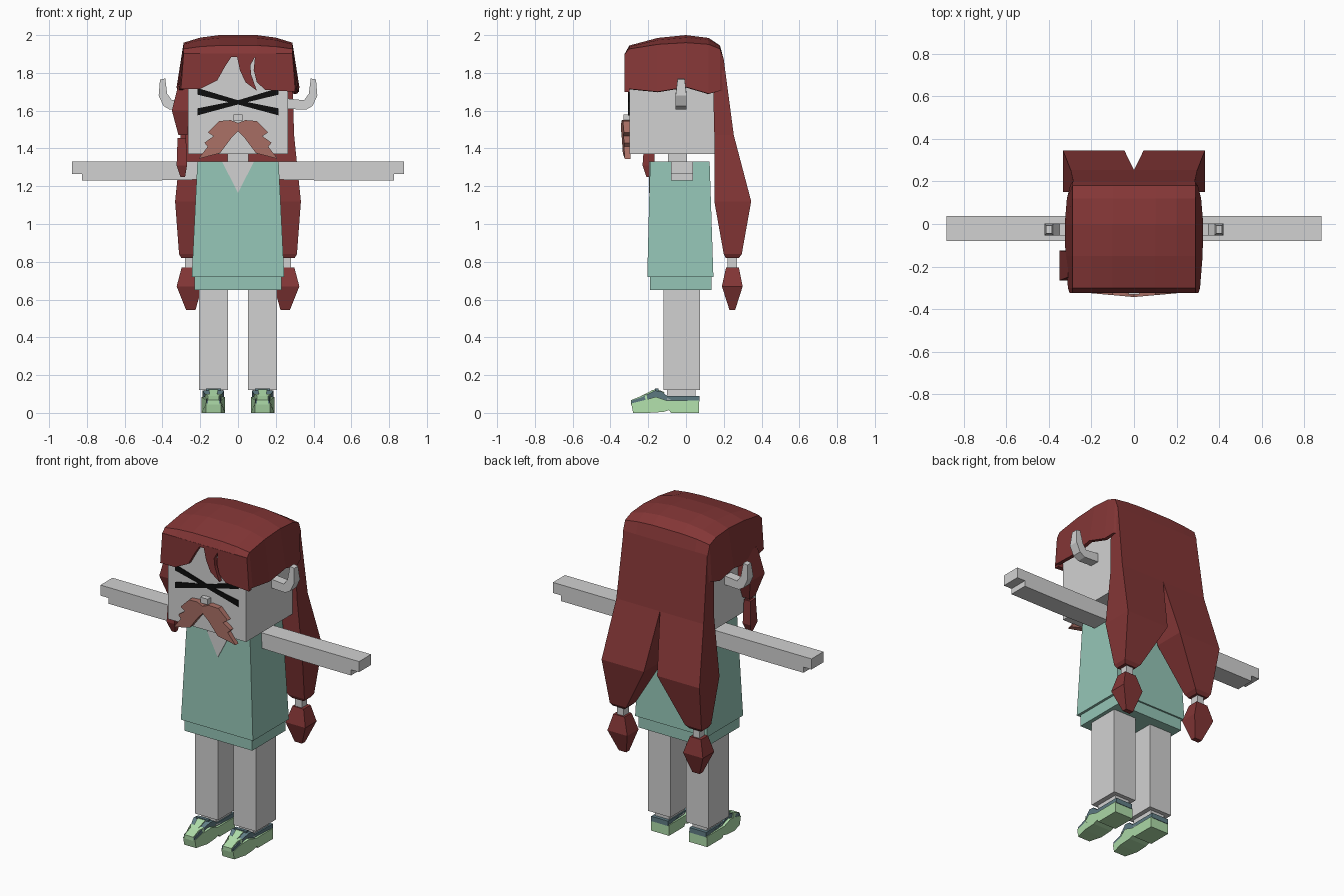
import bpy
import bmesh

default_cube = bpy.data.objects.get("Cube")
if default_cube:
    bpy.data.objects.remove(default_cube, do_unlink=True)


def make_material(name, red, green, blue):
    mat = bpy.data.materials.new(name)
    mat.use_nodes = True
    mat.diffuse_color = (red, green, blue, 1)
    shader = mat.node_tree.nodes["Principled BSDF"]
    shader.inputs["Base Color"].default_value = (red, green, blue, 1)
    shader.inputs["Roughness"].default_value = 0.9
    return mat


skin = make_material("pale grey", 0.64, 0.64, 0.64)
hair = make_material("dark red", 0.23, 0.037, 0.037)
cloth = make_material("soft teal", 0.30, 0.56, 0.47)
whisker = make_material("dusty pink", 0.40, 0.16, 0.13)
leather = make_material("light green", 0.43, 0.72, 0.40)
trim = make_material("slate blue", 0.12, 0.21, 0.24)
ink = make_material("black", 0.004, 0.004, 0.004)


def finish(bm, name, mat, mirror=False):
    """Turn a bmesh into a flat shaded object, optionally mirrored across x."""
    bmesh.ops.recalc_face_normals(bm, faces=bm.faces[:])
    mesh = bpy.data.meshes.new(name)
    bm.to_mesh(mesh)
    bm.free()
    mesh.materials.append(mat)
    obj = bpy.data.objects.new(name, mesh)
    bpy.context.collection.objects.link(obj)
    if mirror:
        obj.modifiers.new("Mirror", "MIRROR").use_mirror_merge = False
    return obj


def bridge(bm, rows, closed):
    """Fill quads between successive rows of vertices."""
    for low, high in zip(rows, rows[1:]):
        count = len(low)
        for i in range(count if closed else count - 1):
            j = (i + 1) % count
            bm.faces.new((low[i], low[j], high[j], high[i]))


def loft(name, mat, sections, mirror=False):
    """Stack rectangles given as (x0, x1, y0, y1, z)."""
    bm = bmesh.new()
    rows = []
    for x0, x1, y0, y1, z in sections:
        corners = ((x0, y0), (x1, y0), (x1, y1), (x0, y1))
        rows.append([bm.verts.new((x, y, z)) for x, y in corners])
    bridge(bm, rows, True)
    bm.faces.new(rows[0])
    bm.faces.new(rows[-1])
    return finish(bm, name, mat, mirror)


def box(name, mat, x, y, z, mirror=False):
    return loft(name, mat, [(*x, *y, height) for height in z], mirror)


def prism(name, mat, outline, near, far, axis="y", mirror=False, shape=None):
    """Extrude an outline (x, z) along y, or (y, z) along x."""
    bm = bmesh.new()
    rows = []
    for depth in (near, far):
        points = [(a, depth, z) if axis == "y" else (depth, a, z) for a, z in outline]
        rows.append([bm.verts.new(p) for p in points])
    bridge(bm, rows, True)
    for row in rows:
        bm.faces.new(row)
    if shape:
        for vert in bm.verts:
            shape(vert.co)
    return finish(bm, name, mat, mirror)


# Body and limbs
box("head", skin, (-.265, .265), (-.3, .15), (1.37, 1.91))
box("neck", skin, (-.055, .055), (-.095, .005), (1.3, 1.38))
loft("tunic", cloth, [(-.245, .245, -.205, .145, .72), (-.215, .215, -.19, .125, 1.33)])
box("tunic_hem", cloth, (-.23, .23), (-.19, .135), (.65, .73))
prism("neckline", skin, [(-.085, 1.331), (.085, 1.331), (0, 1.165)], -.197, -.188)
prism("arms", skin, [(.2, 1.235), (.5, 1.23), (.825, 1.23), (.825, 1.265),
                     (.88, 1.265), (.88, 1.33), (.2, 1.33)], -.08, .037, mirror=True)
box("legs", skin, (.053, .207), (-.12, .075), (.12, .68), True)
box("ankles", skin, (.08, .177), (-.1, .05), (.07, .125), True)


# Shoes with narrowed toes
def narrow_toe(co):
    if co.y < -.22:
        co.x = .13 + (co.x - .13) * .65


shoe_parts = [
    ("shoe_soles", leather, .068, .192,
     [(-.28, 0), (-.2, 0), (-.12, .005), (-.09, .015), (-.08, 0), (.068, 0),
      (.068, .065), (-.1, .065), (-.16, .085), (-.23, .065), (-.29, .05)]),
    ("shoe_trim", trim, .073, .187,
     [(-.288, .05), (.071, .06), (.071, .09), (-.1, .09), (-.13, .115),
      (-.165, .118), (-.23, .085), (-.288, .065)]),
    ("shoe_tongues", leather, .105, .155,
     [(-.24, .06), (-.12, .06), (-.115, .11), (-.15, .124), (-.175, .122), (-.24, .088)]),
    ("toe_caps", leather, .085, .175,
     [(-.291, .045), (-.2, .05), (-.21, .1), (-.235, .09), (-.291, .068)]),
]
for name, mat, inner, outer, outline in shoe_parts:
    prism(name, mat, outline, inner, outer, "x", True, narrow_toe)
box("shoe_laces", trim, (.09, .17), (-.165, -.145), (.1, .128), True)


# Horn-shaped ears with slimmer tips
def slim_tip(co):
    if co.z > 1.75:
        co.y = -.025 + (co.y + .025) * .65


prism("horns", skin, [(.25, 1.61), (.36, 1.605), (.395, 1.625), (.42, 1.68), (.413, 1.765),
                      (.385, 1.77), (.375, 1.69), (.35, 1.655), (.25, 1.665)],
      -.055, .003, mirror=True, shape=slim_tip)

# Crossed eyes, nose and moustache
for side in (-1, 1):
    slash = [(-.215, 1.72), (-.215, 1.685), (0, 1.633), (.215, 1.575), (.215, 1.612), (0, 1.655)]
    prism("eye_slash", ink, [(side * x, z) for x, z in slash], -.306, -.299)
box("nose", skin, (-.025, .025), (-.33, -.29), (1.545, 1.58))


def curve_back(co):
    if co.y < -.32:
        co.y += abs(co.x) * .09


prism("moustache", whisker, [(0, 1.535), (.04, 1.55), (.1, 1.545), (.16, 1.485), (.13, 1.465),
                             (.178, 1.43), (.16, 1.41), (.21, 1.345), (.095, 1.375),
                             (.035, 1.455), (0, 1.49)],
      -.343, -.295, mirror=True, shape=curve_back)

# Domed hair crown with side flaps
profile = [(-.325, 1.9), (-.3, 1.945), (-.15, 1.985), (0, 2), (.12, 1.985), (.18, 1.945), (.2, 1.87)]
flap_edge = [1.715, 1.715, 1.70, 1.725, 1.69, 1.705, 1.70]
flare = [.302, .31, .322, .325, .315, .3, .285]
bm = bmesh.new()
rows = []
for (y, z), bottom, wide in zip(profile, flap_edge, flare):
    rim = min(z, 1.9 + (z - 1.9) * .6)
    half = [(.1, z), (.2, (z * 2 + rim) / 3), (.288, rim), (wide, bottom)]
    strip = [(-x, h) for x, h in reversed(half)] + half
    rows.append([bm.verts.new((x, y, h)) for x, h in strip])
bridge(bm, rows, False)
crown = finish(bm, "hair_crown", hair)
thickness = crown.modifiers.new("Thickness", "SOLIDIFY")
thickness.thickness = .02
thickness.offset = -1

# Fringe with a parting and one loose strand
prism("fringe", hair, [(-.302, 1.715), (-.2, 1.715), (-.11, 1.76), (-.065, 1.84), (-.035, 1.885),
                       (-.005, 1.885), (.01, 1.815), (.04, 1.75), (.1, 1.705), (.07, 1.79),
                       (.065, 1.84), (.09, 1.885), (.083, 1.815), (.1, 1.75), (.145, 1.71),
                       (.302, 1.70), (.288, 1.902), (-.288, 1.902)], -.325, -.298)

# Long back hair, split into two tied tails
loft("back_hair", hair, [(.22, .3, .21, .28, .82), (.2, .312, .2, .295, .84),
                         (.045, .333, .15, .345, 1.12), (0, .297, .15, .253, 1.47),
                         (0, .285, .14, .2, 1.87)], True)
box("tail_ties", skin, (.235, .28), (.22, .27), (.76, .83), True)
loft("tail_ends", hair, [(.225, .275, .23, .26, .545), (.19, .325, .19, .3, .67),
                         (.222, .298, .212, .28, .77)], True)

# Single side lock on the right of the face
loft("side_lock", hair, [(-.315, -.268, -.225, -.165, 1.47), (-.35, -.262, -.265, -.125, 1.6),
                         (-.31, -.262, -.25, -.13, 1.76)])
box("side_lock_tie", hair, (-.305, -.275), (-.21, -.18), (1.44, 1.48))
loft("side_lock_end", hair, [(-.305, -.28, -.21, -.19, 1.25), (-.325, -.27, -.23, -.165, 1.31),
                             (-.32, -.275, -.22, -.17, 1.455)])
